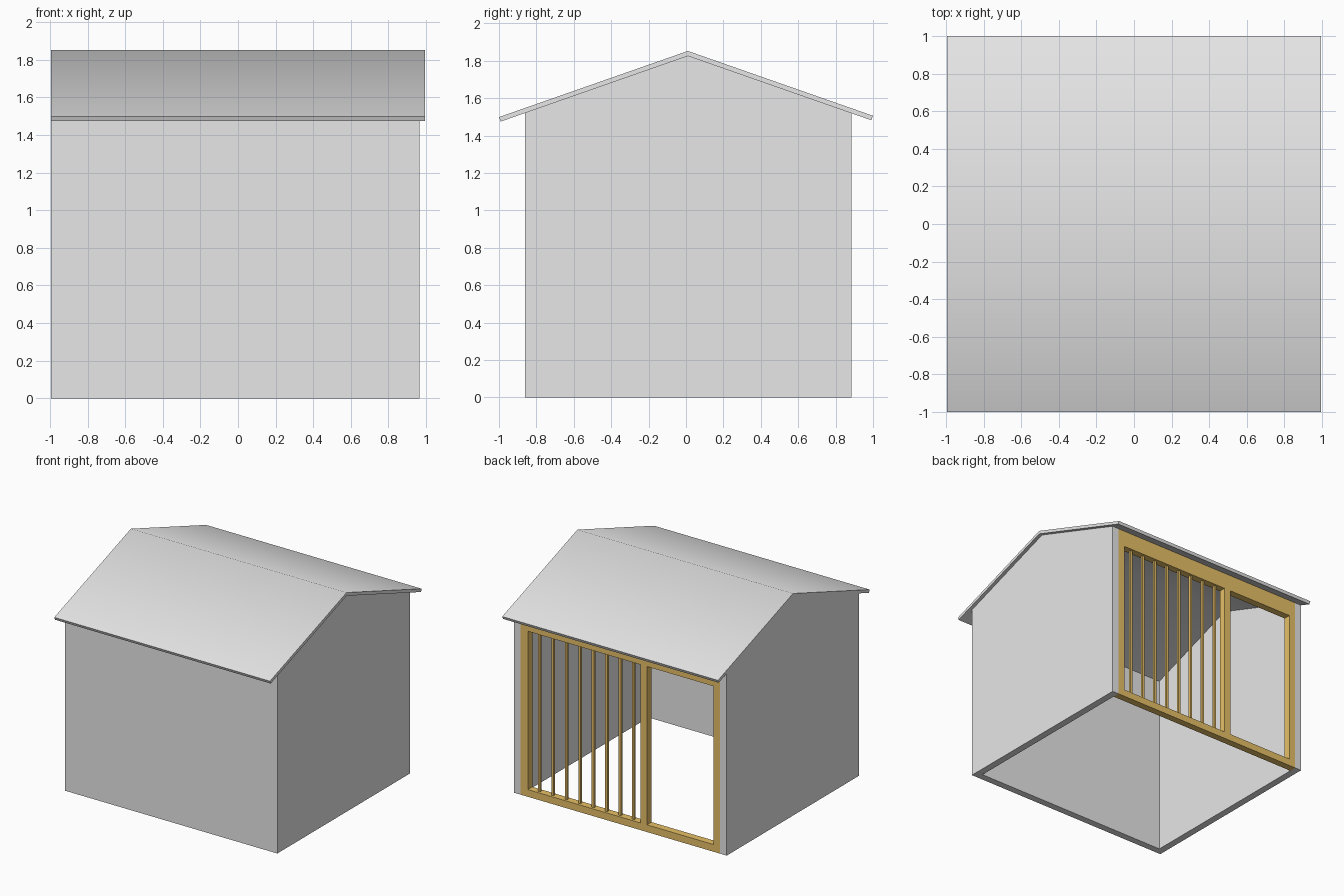
import bpy
import bmesh
import math

cube = bpy.data.objects.get("Cube")
if cube:
    bpy.data.objects.remove(cube, do_unlink=True)


def material(name, rgb):
    mat = bpy.data.materials.new(name)
    mat.use_nodes = True
    mat.diffuse_color = (*rgb, 1)
    mat.node_tree.nodes["Principled BSDF"].inputs["Base Color"].default_value = (*rgb, 1)
    return mat


grey = material("light grey", (0.8, 0.8, 0.8))
wood = material("golden wood", (0.82, 0.54, 0.14))


def prism(name, profile, x0, x1, mat):
    """Extrude a (y, z) profile along x."""
    bm = bmesh.new()
    face = bm.faces.new([bm.verts.new((x0, y, z)) for y, z in profile])
    ext = bmesh.ops.extrude_face_region(bm, geom=[face])
    moved = [v for v in ext["geom"] if isinstance(v, bmesh.types.BMVert)]
    bmesh.ops.translate(bm, verts=moved, vec=(x1 - x0, 0, 0))
    bmesh.ops.recalc_face_normals(bm, faces=bm.faces)
    mesh = bpy.data.meshes.new(name)
    bm.to_mesh(mesh)
    bm.free()
    mesh.materials.append(mat)
    obj = bpy.data.objects.new(name, mesh)
    bpy.context.collection.objects.link(obj)
    return obj


def box(name, x, y, z, mat):
    prism(name, [(y[0], z[0]), (y[1], z[0]), (y[1], z[1]), (y[0], z[1])], x[0], x[1], mat)


# Main dimensions
LEFT, RIGHT = 0.965, -0.995
FRONT, BACK = -0.86, 0.885
RIDGE_Y, RIDGE_Z, SLOPE = 0.01, 1.825, 0.35
WALL = 0.06


def under_roof(y):
    return RIDGE_Z - SLOPE * abs(y - RIDGE_Y)


# Gable walls and front wall, open underneath
gable = [(FRONT, 0), (BACK, 0), (BACK, under_roof(BACK)),
         (RIDGE_Y, RIDGE_Z), (FRONT, under_roof(FRONT))]
prism("left_gable_wall", gable, LEFT - WALL, LEFT, grey)
prism("right_gable_wall", gable, RIGHT, RIGHT + WALL, grey)
inner = FRONT + WALL
prism("front_wall", [(FRONT, 0), (inner, 0), (inner, under_roof(inner)),
                     (FRONT, under_roof(FRONT))], RIGHT + WALL, LEFT - WALL, grey)

# Pitched roof as one folded sheet, softened over the ridge
THICK = 0.027
roof = prism("roof", [(-0.99, under_roof(-0.99)), (RIDGE_Y, RIDGE_Z), (0.99, under_roof(0.99)),
                      (1.0, under_roof(1.0) + THICK), (RIDGE_Y, RIDGE_Z + THICK),
                      (-1.0, under_roof(-1.0) + THICK)], -0.995, 0.995, grey)
bpy.ops.object.select_all(action="DESELECT")
roof.select_set(True)
bpy.context.view_layer.objects.active = roof
bpy.ops.object.shade_smooth_by_angle(angle=math.radians(45))

# Wooden frame across the open back
depth = (BACK - WALL, BACK)
span = (RIGHT + WALL, LEFT - WALL)
SILL, HEAD = 0.06, 1.38
box("bottom_rail", span, depth, (0, SILL), wood)
box("top_rail", span, depth, (HEAD, under_roof(BACK)), wood)
for name, x in (("left_post", (0.84, span[1])), ("middle_post", (-0.26, -0.2)),
                ("right_post", (span[0], -0.875))):
    box(name, x, depth, (SILL, HEAD), wood)

# Row of thin upright bars beside the doorway
BARS, BAR = 8, 0.01
mid = BACK - WALL / 2
for i in range(BARS):
    x = 0.75 - 0.124 * i
    box(f"bar_{i + 1}", (x - BAR, x + BAR), (mid - BAR, mid + BAR), (SILL, HEAD), wood)
